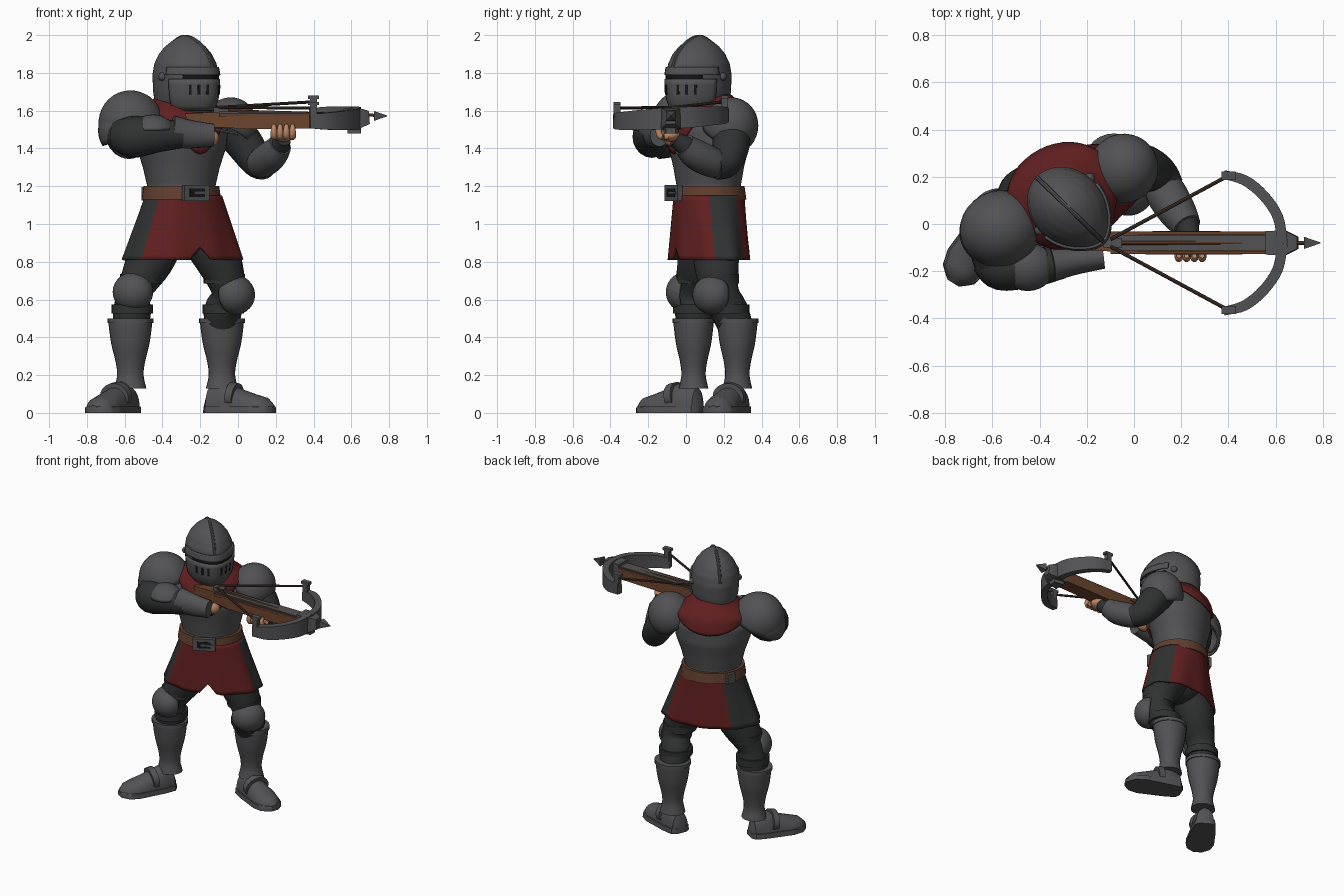
import bpy, bmesh
from math import pi, sin, cos, radians
from mathutils import Vector, Matrix

old = bpy.data.objects.get("Cube")
if old:
    bpy.data.objects.remove(old, do_unlink=True)


def material(name, r, g, b):
    m = bpy.data.materials.new(name)
    m.use_nodes = True
    m.diffuse_color = (r, g, b, 1)
    shader = next(n for n in m.node_tree.nodes if n.type == "BSDF_PRINCIPLED")
    shader.inputs["Base Color"].default_value = (r, g, b, 1)
    shader.inputs["Roughness"].default_value = 0.7
    return m


steel = material("steel grey", .085, .085, .09)
cloth = material("charcoal cloth", .03, .031, .031)
red = material("dark red cloth", .12, .014, .014)
leather = material("brown leather", .12, .05, .028)
wood = material("stock wood", .15, .06, .026)
skin = material("skin", .5, .24, .13)
black = material("slot black", .008, .008, .008)
cord = material("bow cord", .06, .035, .028)
built = []


def finish(name, bm, mats, frame=Matrix(), thick=0):
    bmesh.ops.recalc_face_normals(bm, faces=bm.faces[:])
    mesh = bpy.data.meshes.new(name)
    bm.to_mesh(mesh)
    bm.free()
    for m in mats if isinstance(mats, list) else [mats]:
        mesh.materials.append(m)
    ob = bpy.data.objects.new(name, mesh)
    bpy.context.collection.objects.link(ob)
    ob.matrix_world = frame
    if thick:
        mod = ob.modifiers.new("thickness", "SOLIDIFY")
        mod.thickness, mod.offset = thick, 0
    built.append(ob)
    return ob


def skin_rings(rings, closed=True, cap=True):
    """Join rows of points into a skinned mesh."""
    bm = bmesh.new()
    rows = [[bm.verts.new(p) for p in ring] for ring in rings]
    n = len(rows[0])
    for low, high in zip(rows, rows[1:]):
        for i in range(n if closed else n - 1):
            j = (i + 1) % n
            bm.faces.new((low[i], low[j], high[j], high[i]))
    if cap and closed:
        bm.faces.new(rows[0])
        bm.faces.new(rows[-1])
    return bm


def sheet(name, mats, point, frame, cols=48, rows=14, arc=None, cap=True, thick=0):
    """Surface from point(angle, t); arc limits the angles for an open plate."""
    a0, a1 = arc or (0, 2 * pi)
    steps = cols + 1 if arc else cols
    rings = [[point(a0 + (a1 - a0) * i / cols, r / rows) for i in range(steps)]
             for r in range(rows + 1)]
    return finish(name, skin_rings(rings, not arc, cap), mats, frame, thick)


def loft(name, mat, stations, sides=20, smooth=4, frame=Matrix()):
    """Tube through (x, y, z, half width, half height) stations."""
    s = [Vector(v) for v in stations]
    s = [s[0] * 2 - s[1]] + s + [s[-1] * 2 - s[-2]]
    path = []
    for p, q, r, u in zip(s, s[1:], s[2:], s[3:]):
        for k in range(smooth):
            t = k / smooth
            path.append(q + (r - p) * t / 2 + (p * 2 - q * 5 + r * 4 - u) * t * t / 2
                        + (q * 3 - p - r * 3 + u) * t ** 3 / 2)
    path.append(s[-2])
    spots = [Vector(v[:3]) for v in path]
    run = (spots[-1] - spots[0]).normalized()
    ref = Vector((0, 1, 0)) if abs(run.z) > .7 else Vector((0, 0, 1))
    turn, grow = (pi / 4, 2 ** .5) if sides == 4 else (0, 1)
    rings = []
    for i, v in enumerate(path):
        d = (spots[min(i + 1, len(spots) - 1)] - spots[max(i - 1, 0)]).normalized()
        side = d.cross(ref).normalized()
        up = side.cross(d)
        angles = [turn + 2 * pi * k / sides for k in range(sides)]
        rings.append([spots[i] + (side * cos(a) * v[3] + up * sin(a) * v[4]) * grow for a in angles])
    return finish(name, skin_rings(rings), mat, frame)


def ball(name, mat, loc, size, axis=(0, 0, 1), cut=None):
    bm = bmesh.new()
    bmesh.ops.create_uvsphere(bm, u_segments=28, v_segments=18, radius=1)
    if cut is not None:
        bmesh.ops.delete(bm, geom=[v for v in bm.verts if v.co.z < cut], context="VERTS")
    tilt = Vector(axis).to_track_quat("Z", "Y").to_matrix().to_4x4()
    frame = Matrix.Translation(loc) @ tilt @ Matrix.Diagonal((*size, 1))
    return finish(name, bm, mat, frame, .1 if cut is not None else 0)


def box(name, mat, loc, size, frame=Matrix()):
    bm = bmesh.new()
    bmesh.ops.create_cube(bm, size=1, matrix=Matrix.Translation(loc) @ Matrix.Diagonal((*size, 1)))
    return finish(name, bm, mat, frame)


def turned(x, y, degrees):
    return Matrix.Translation((x, y, 0)) @ Matrix.Rotation(radians(degrees), 4, "Z")


def sample(table, z):
    for (z0, *low), (z1, *high) in zip(table, table[1:]):
        if z <= z1:
            break
    t = max(0, min(1, (z - z0) / (z1 - z0)))
    return [p + (q - p) * t for p, q in zip(low, high)]


# Torso, collar and belt share one turned frame; the skirt is turned less
body = turned(-.3, .12, 28)
torso = [(1.14, .195, .175), (1.2, .185, .165), (1.3, .21, .18), (1.4, .245, .2),
         (1.5, .26, .2), (1.58, .23, .17), (1.64, .14, .13), (1.7, .09, .09)]


def chest(a, z, pad=0):
    rx, ry = sample(torso, z)
    return ((rx + pad) * cos(a), (ry + pad) * sin(a), z)


def collar_point(a, t):
    front, back = max(0, -sin(a)), max(0, sin(a))
    low = 1.585 - .215 * front ** 6 - .1 * back ** 2
    return chest(a, 1.68 + (low - 1.68) * t, .012 + .014 * sin(pi * t))


def skirt_point(a, t):
    notch = .07 * max(0, 1 - abs(a - 1.53 * pi) / .18) * t ** 3
    fold = 1 + .025 * t * sin(a * 9)
    return ((.2 + .125 * t) * fold * cos(a), (.18 + .014 * t) * fold * sin(a), 1.15 - .34 * t + notch)


sheet("breastplate", steel, lambda a, t: chest(a, 1.14 + .56 * t), body, rows=28)
sheet("collar", red, collar_point, body, cap=False, thick=.012)
sheet("belt", leather, lambda a, t: chest(a, 1.13 + .07 * t, .02), body, rows=1)
skirt = sheet("skirt", [red, cloth], skirt_point, turned(-.288, .122, 18), cols=72, cap=False, thick=.012)
for face in skirt.data.polygons:
    a = face.index % 72 * 5
    face.material_index = int(a < 30 or 120 < a < 215 or a >= 340)
box("buckle", steel, (-.02, -.2, 1.165), (.15, .03, .085), body)
box("buckle_inset", black, (-.02, -.216, 1.165), (.09, .004, .045), body)
box("buckle_tongue", steel, (0, -.219, 1.165), (.08, .006, .014), body)
box("belt_clip", steel, (0, .2, 1.16), (.06, .03, .07), body @ Matrix.Rotation(radians(41), 4, "Z"))
ball("hips", cloth, (-.29, .12, .96), (.19, .14, .14))

# Helmet with visor, slits and crest
head = turned(-.28, .07, 46)
helm = [(1.59, .11, .15), (1.65, .142, .178), (1.7, .152, .184), (1.79, .157, .187), (1.85, .148, .175),
        (1.9, .125, .15), (1.94, .095, .115), (1.97, .06, .075), (1.99, .025, .035), (2, .003, .003)]


def helmet(a, z, pad=0):
    rx, ry = sample(helm, z)
    point = 1 + .12 * max(0, -sin(a)) ** 6
    return ((rx + pad) * cos(a), (ry + pad) * sin(a) * point, z)


def face_plate(name, mat, z0, z1, middle, half, pad, thick):
    mid, half = radians(middle - 90), radians(half)
    sheet(name, mat, lambda a, t: helmet(a, z0 + (z1 - z0) * t, pad), head, 24, 6,
          (mid - half, mid + half), thick=thick)


sheet("helmet", steel, lambda a, t: helmet(a, 1.59 + .41 * t), head, rows=41)
face_plate("visor", steel, 1.6, 1.768, 0, 80, .004, .012)
face_plate("brow_band", steel, 1.788, 1.83, 0, 85, .004, .012)
face_plate("eye_slit", black, 1.765, 1.79, 0, 55, .002, .004)
for side in (-1, 1):
    for n in (15, 29, 43):
        face_plate("breathing_slot", black, 1.685, 1.735, side * n, 2.2, .01, .004)
    ball("visor_pivot", steel, head @ Vector((side * .152, .02, 1.78)), (.022, .022, .022))
zs = [1.82, 1.88, 1.94, 1.98]
ridge = [helmet(-pi / 2, z) for z in zs] + [(0, 0, 1.992)] + [helmet(pi / 2, z) for z in zs[::-1]]
loft("crest", steel, [(*p, .01, .01) for p in ridge], 8, 2, head)

# Legs: thigh, knee guard, greave and boot
legs = {
    "right": dict(thigh=[(-.4, .1, .95, .13, .13), (-.47, .08, .8, .125, .125), (-.55, .04, .64, .09, .1),
                         (-.56, .04, .54, .1, .1), (-.57, .05, .44, .09, .09)],
                  knee=(-.555, -.005, .64), axis=(-.4, -.9, .1), shin=(-.57, .04), foot=(-.56, .08, -32)),
    "left": dict(thigh=[(-.19, .15, .95, .13, .13), (-.1, .16, .8, .12, .12), (-.05, .18, .64, .09, .1),
                        (-.08, .23, .54, .1, .1), (-.085, .27, .44, .09, .09)],
                 knee=(-.015, .14, .625), axis=(.7, -.7, .1), shin=(-.085, .272), foot=(-.17, .29, 68)),
}
greave = [(.13, .085), (.2, .07), (.27, .078), (.36, .1), (.44, .112), (.5, .118)]
shoe = [(0, .03, .06), (.02, .06, .13), (.1, .075, .17), (.18, .08, .135),
        (.28, .088, .1), (.35, .07, .08), (.39, .02, .04)]


def shoe_point(a, t, pad=0, top=1):
    w, h = sample(shoe, .39 * t)
    return ((w + pad) * cos(a), -.39 * t, min(top, h * max(0, sin(a)) ** .7))


for side, leg in legs.items():
    x, y = leg["shin"]
    loft(side + "_thigh", cloth, leg["thigh"])
    for z in (.71, .55):
        cx, cy = sample([(v[2], v[0], v[1]) for v in leg["thigh"][::-1]], z)
        loft(side + "_leg_strap", cloth, [(cx, cy, z - .025, .11, .11), (cx, cy, z + .025, .11, .11)], smooth=1)
    ball(side + "_knee_guard", steel, leg["knee"], (.105, .1, .095), leg["axis"], -.25)
    loft(side + "_greave", steel, [(x, y, z, r, r * .92) for z, r in greave], 24)
    loft(side + "_greave_rim", steel, [(x, y, z, .122, .112) for z in (.475, .5)], 24, 1)
    fx, fy, yaw = leg["foot"]
    ground = turned(fx, fy, yaw)
    sheet(side + "_boot", steel, shoe_point, ground, 28, 18)
    sheet(side + "_sole", steel, lambda a, t: shoe_point(a, t, .008, .035), ground, 28, 18)
    loft(side + "_boot_strap", steel, [(0, -.14, .09, .086, .075), (0, -.18, .085, .088, .072)], 20, 1, ground)

# Shoulder domes
ball("right_pauldron", steel, (-.565, -.02, 1.53), (.155, .165, .17), (-.4, -.1, .9), -.2)
ball("left_pauldron", steel, (-.045, .235, 1.515), (.14, .14, .15), (.35, .3, .85), -.35)
ball("right_shoulder_lame", steel, (-.58, -.03, 1.5), (.145, .155, .15), (-.5, -.1, .8), -.1)

# Arms
loft("right_upper_arm", cloth, [(-.55, -.01, 1.56, .11, .11), (-.59, -.08, 1.48, .11, .12), (-.57, -.17, 1.45, .105, .11)])
loft("right_forearm", cloth, [(-.66, -.15, 1.46, .05, .06), (-.57, -.18, 1.46, .1, .11),
                              (-.42, -.18, 1.47, .085, .09), (-.3, -.16, 1.47, .07, .07)])
ball("right_elbow_guard", steel, (-.45, -.18, 1.49), (.11, .1, .085), (0, -.1, 1), .1)
loft("right_gauntlet", steel, [(-.35, -.17, 1.49, .075, .085), (-.25, -.155, 1.475, .06, .075), (-.13, -.14, 1.47, .05, .06)])
ball("right_hand", skin, (-.15, -.075, 1.455), (.05, .045, .045))
loft("left_upper_arm", cloth, [(-.06, .23, 1.54, .1, .1), (.03, .24, 1.43, .1, .1),
                               (.1, .21, 1.33, .085, .085), (.14, .15, 1.31, .075, .075)])
loft("left_vambrace", steel, [(.1, .2, 1.31, .06, .06), (.13, .14, 1.325, .085, .08),
                              (.185, .05, 1.37, .08, .08), (.225, -.01, 1.42, .062, .062)])
loft("left_cuff", cloth, [(.22, 0, 1.41, .055, .055), (.24, -.06, 1.45, .04, .04)])
ball("left_elbow_skin", skin, (.115, .2, 1.275), (.035, .03, .035))
ball("left_palm", skin, (.24, -.085, 1.47), (.06, .055, .035))
for n in range(4):
    x = .19 + .033 * n
    loft("left_finger", skin, [(x, -.09, 1.465, .018, .018), (x, -.135, 1.465, .018, .018),
                               (x, -.145, 1.5, .016, .016), (x, -.135, 1.525, .01, .01)], 10)

# Crossbow stock, rail and bolt
aim = -.08
loft("stock", wood, [(-.27, aim, 1.53, .028, .055), (-.12, aim, 1.55, .035, .04),
                     (.1, aim, 1.54, .05, .038), (.6, aim, 1.54, .047, .03)], 4)
loft("rail", steel, [(-.1, aim, 1.583, .033, .012), (.58, aim, 1.578, .033, .012)], 4, 1)
for side in (-1, 1):
    box("rail_edge", leather, (.24, aim + side * .042, 1.578), (.68, .012, .02))
box("lock", steel, (-.09, aim, 1.6), (.08, .04, .035))
loft("bolt_shaft", wood, [(-.08, aim, 1.6, .008, .008), (.74, aim, 1.575, .008, .008)], 8, 1)
loft("bolt_head", steel, [(.72, aim, 1.572, .026, .026), (.79, aim, 1.572, .002, .002)], 4, 1)
loft("prod_mount", steel, [(.56, aim, 1.555, .05, .055), (.64, aim, 1.56, .053, .055), (.695, aim, 1.565, .025, .035)], 4, 1)
loft("stirrup", steel, [(.58, aim, 1.5, .04, .02), (.65, aim, 1.5, .025, .02)], 4, 1)
loft("trigger", steel, [(-.12, aim, 1.5, .008, .008), (0, aim, 1.475, .008, .008)], 6, 1)

# Bow limbs, nocks and cords, mirrored about the stock with a slight roll
for side in (-1, 1):
    limb = [(.63, 0, .022, .058), (.61, .11, .022, .055), (.55, .2, .022, .05), (.47, .265, .022, .045), (.38, .29, .018, .036)]
    roll = side * .017
    loft("bow_limb", steel, [(x, aim + side * y, 1.56 + roll * y / .29, w, h) for x, y, w, h in limb], 4)
    tip = (.4, aim + side * .285)
    box("nock", steel, (*tip, 1.615 + roll), (.035, .035, .08))
    box("nock_cap", steel, (*tip, 1.655 + roll), (.06, .035, .018))
    loft("bow_cord", cord, [(*tip, 1.63 + roll, .008, .008), (-.1, aim + side * .015, 1.618, .008, .008)], 8, 1)

# Smooth rounded parts while keeping hard edges crisp
bpy.ops.object.select_all(action="DESELECT")
for ob in built:
    ob.select_set(True)
bpy.context.view_layer.objects.active = built[0]
bpy.ops.object.shade_smooth_by_angle(angle=radians(40))
